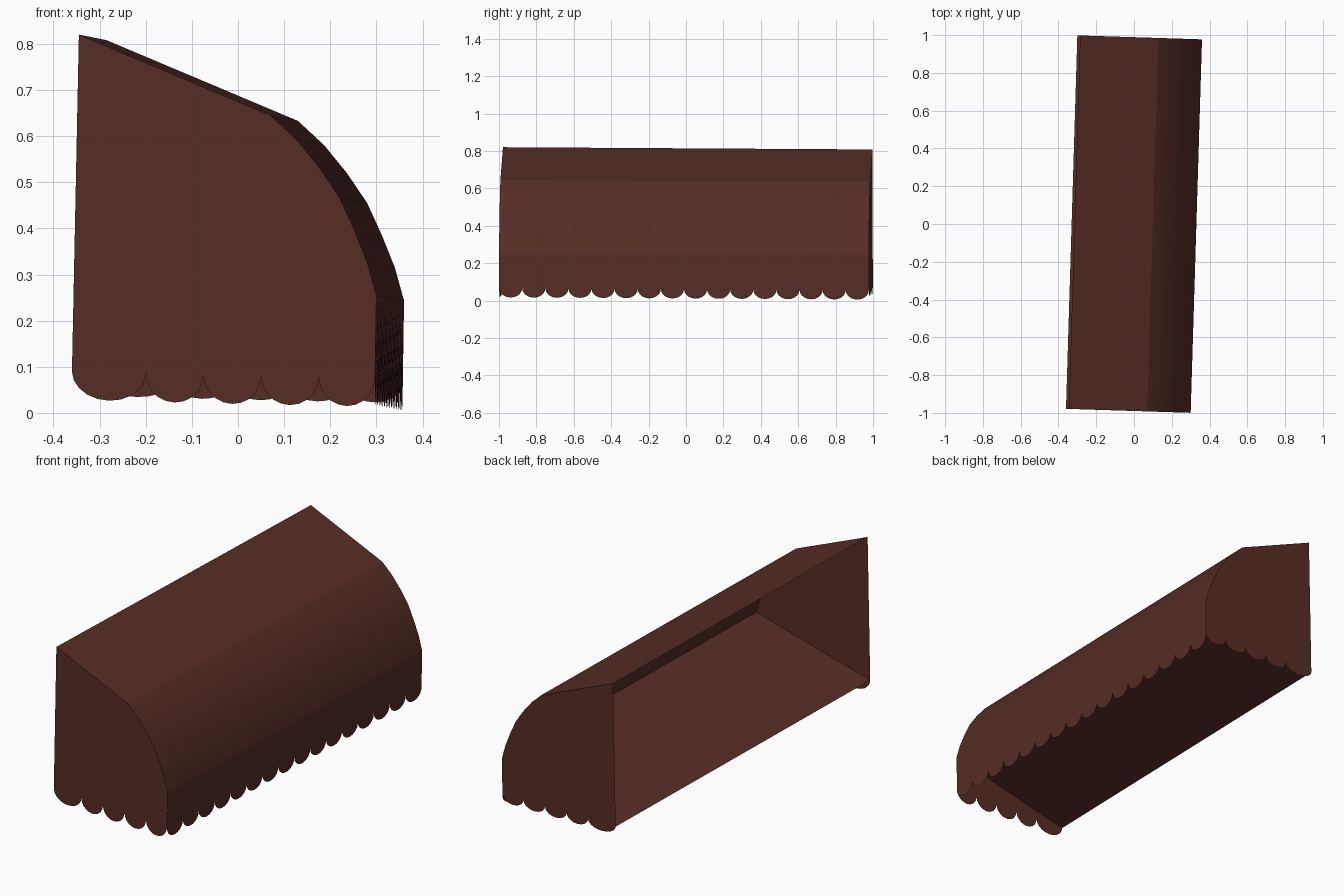
import bpy
import math

if "Cube" in bpy.data.objects:
    bpy.data.objects.remove(bpy.data.objects["Cube"])

mat = bpy.data.materials.new("dark_red_canvas")
mat.diffuse_color = (0.095, 0.026, 0.019, 1)
mat.use_nodes = True
mat.node_tree.nodes["Principled BSDF"].inputs["Base Color"].default_value = mat.diffuse_color


def place(x, z, t):
    """Front-profile point (x, z) carried along the slightly turned awning, t = 0..1."""
    return (x + 0.06 * t, -0.989 - 0.032 * (x + 0.03) + 1.977 * t, z - 0.012 * t)


def make(name, verts, faces, smooth=False):
    me = bpy.data.meshes.new(name)
    me.from_pydata(verts, [], faces)
    me.materials.append(mat)
    ob = bpy.data.objects.new(name, me)
    bpy.context.collection.objects.link(ob)
    if smooth:
        bpy.ops.object.select_all(action='DESELECT')
        bpy.context.view_layer.objects.active = ob
        ob.select_set(True)
        bpy.ops.object.shade_smooth_by_angle(angle=math.radians(12))
    return ob


def scallops(cusps, depth, steps=10):
    """Row of half-ellipse lobes hanging between (position, height) cusps."""
    pts = [cusps[0]]
    for (a, za), (b, zb) in zip(cusps, cusps[1:]):
        for i in range(1, steps + 1):
            ang = math.pi * i / steps
            f = (1 - math.cos(ang)) / 2
            pts.append((a + (b - a) * f, za + (zb - za) * f - depth * math.sin(ang)))
    return pts


# Roof: sloped top, then a rounded front
roof = [(-0.345, 0.82), (0.07, 0.645), (0.127, 0.592), (0.176, 0.532),
        (0.22, 0.467), (0.252, 0.397), (0.28, 0.327), (0.30, 0.255)]
n = len(roof)
make("canopy_roof",
     [place(x, z, t) for t in (0, 1) for x, z in roof],
     [(i, i + 1, n + i + 1, n + i) for i in range(n - 1)], True)

# Side panels with five lobes each
cusps = [(-0.36, 0.09), (-0.20, 0.085), (-0.075, 0.082),
         (0.05, 0.079), (0.175, 0.077), (0.297, 0.075)]
for name, t, depth in (("front_side_panel", 0, 0.061), ("rear_side_panel", 1, 0.041)):
    outline = scallops(cusps, depth) + roof[::-1]
    face = list(range(len(outline)))
    make(name, [place(x, z, t) for x, z in outline], [face if t == 0 else face[::-1]])

# Hanging valance with sixteen lobes
edge = scallops([(i / 16, 0.067) for i in range(17)], 0.05)
m = len(edge)
make("scalloped_valance",
     [place(0.297, z, t) for t, z in edge] + [place(0.30, 0.255, t) for t, z in edge],
     [(i, i + 1, m + i + 1, m + i) for i in range(m - 1)])

# Sloped underside from the wall edge to the top of the valance
make("underside_panel",
     [place(-0.36, 0.09, 0), place(-0.36, 0.09, 1), place(0.30, 0.255, 1), place(0.30, 0.255, 0)],
     [(0, 1, 2, 3)])
